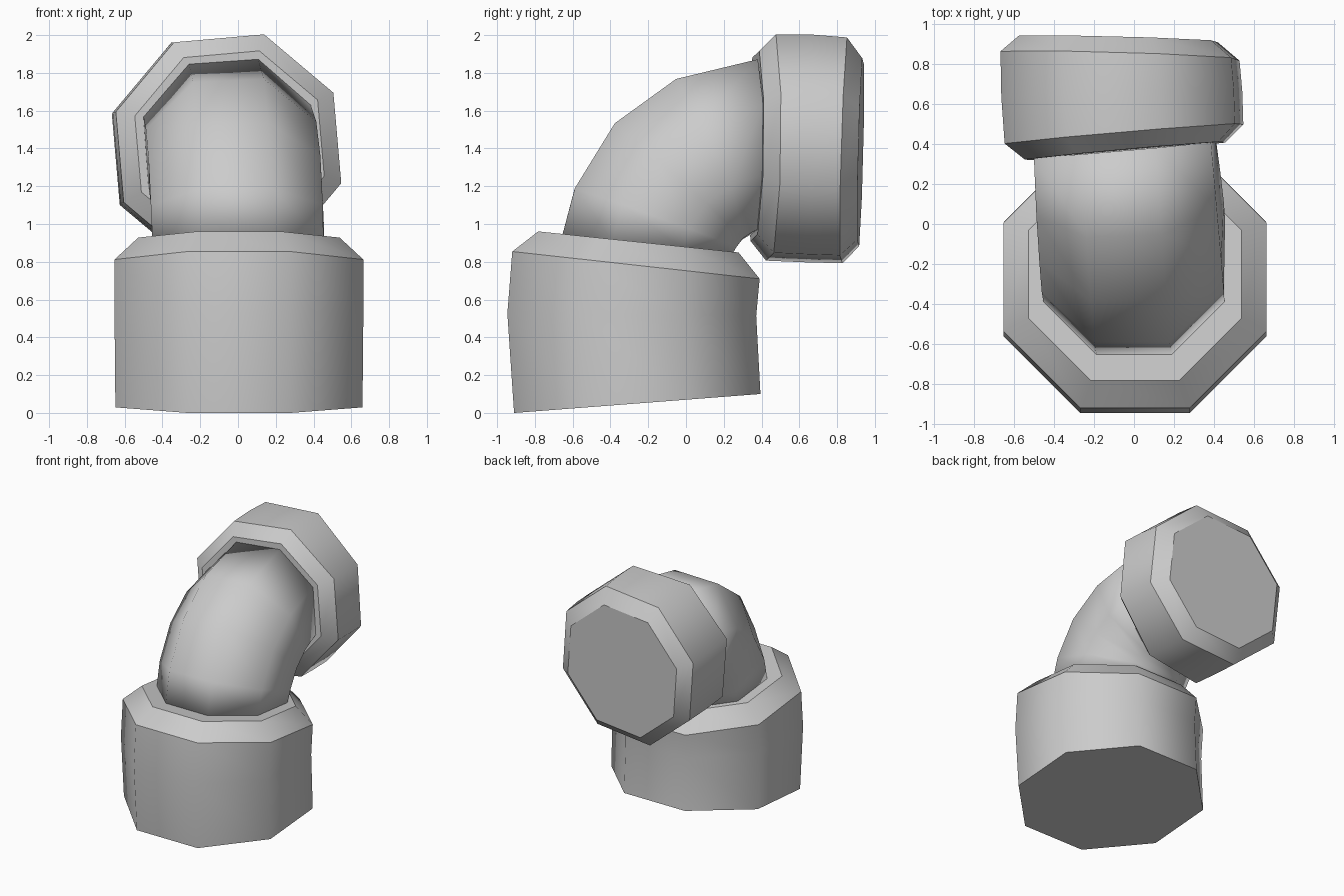
import bpy, bmesh
from math import sin, cos, radians
from mathutils import Vector

if "Cube" in bpy.data.objects:
    bpy.data.objects.remove(bpy.data.objects["Cube"])

SIDES = 8


def ring(bm, x, y, z, r, pitch, roll=0, slope=0):
    """Octagonal section; pitch 0 faces up, pitch 90 faces back, slope turns it sideways."""
    p = radians(pitch)
    u = Vector((1, slope, 0)).normalized()
    v = Vector((0, -cos(p), sin(p)))
    c = Vector((x, y, z))
    out = []
    for k in range(SIDES):
        a = radians(22.5 + 360 / SIDES * k + roll)
        out.append(bm.verts.new(c + (u * cos(a) + v * sin(a)) * r))
    return out


def loft(name, sections, sharp=(), caps=True):
    """Skin sections in order; sharp lists the section loops kept as hard edges."""
    bm = bmesh.new()
    rings = [ring(bm, *s) for s in sections]
    for lo, hi in zip(rings, rings[1:]):
        for i in range(SIDES):
            j = (i + 1) % SIDES
            bm.faces.new((lo[i], lo[j], hi[j], hi[i]))
    if caps:
        bm.faces.new(rings[0][::-1])
        bm.faces.new(rings[-1])
    bmesh.ops.recalc_face_normals(bm, faces=bm.faces)
    for f in bm.faces:
        f.smooth = True
    for n in sharp:
        for i in range(SIDES):
            bm.edges.get((rings[n][i], rings[n][(i + 1) % SIDES])).smooth = False
    me = bpy.data.meshes.new(name)
    bm.to_mesh(me)
    bm.free()
    ob = bpy.data.objects.new(name, me)
    bpy.context.collection.objects.link(ob)
    return ob


# Large lower collar, chamfered on top
loft("lower_collar", [
    (0.005, -0.258, 0.05, 0.708, -4.4),
    (0.005, -0.287, 0.52, 0.713, 0.5),
    (0.005, -0.265, 0.782, 0.713, 6.3),
    (0.005, -0.252, 0.905, 0.577, 6.0),
], sharp=(0, 2, 3))

# Bent pipe between the collars
loft("elbow_pipe", [
    (0, -0.205, 0.89, 0.490, 6.3),
    (-0.003, -0.160, 1.035, 0.493, 19.8, 1, 0.02),
    (-0.012, -0.040, 1.225, 0.493, 41.9, 2, 0.04),
    (-0.027, 0.140, 1.353, 0.490, 63.9, 3, 0.065),
    (-0.045, 0.375, 1.415, 0.482, 89, 4, 0.088),
])

# Upper collar facing back, chamfered at both ends
loft("upper_collar", [
    (-0.045, 0.365, 1.413, 0.528, 91, 5, 0.09),
    (-0.050, 0.450, 1.405, 0.628, 91, 5, 0.085),
    (-0.061, 0.650, 1.400, 0.632, 91.3, 5, 0.03),
    (-0.070, 0.840, 1.390, 0.627, 91.7, 5, -0.03),
    (-0.078, 0.925, 1.380, 0.522, 91.4, 5, -0.026),
], sharp=(0, 1, 3, 4))
